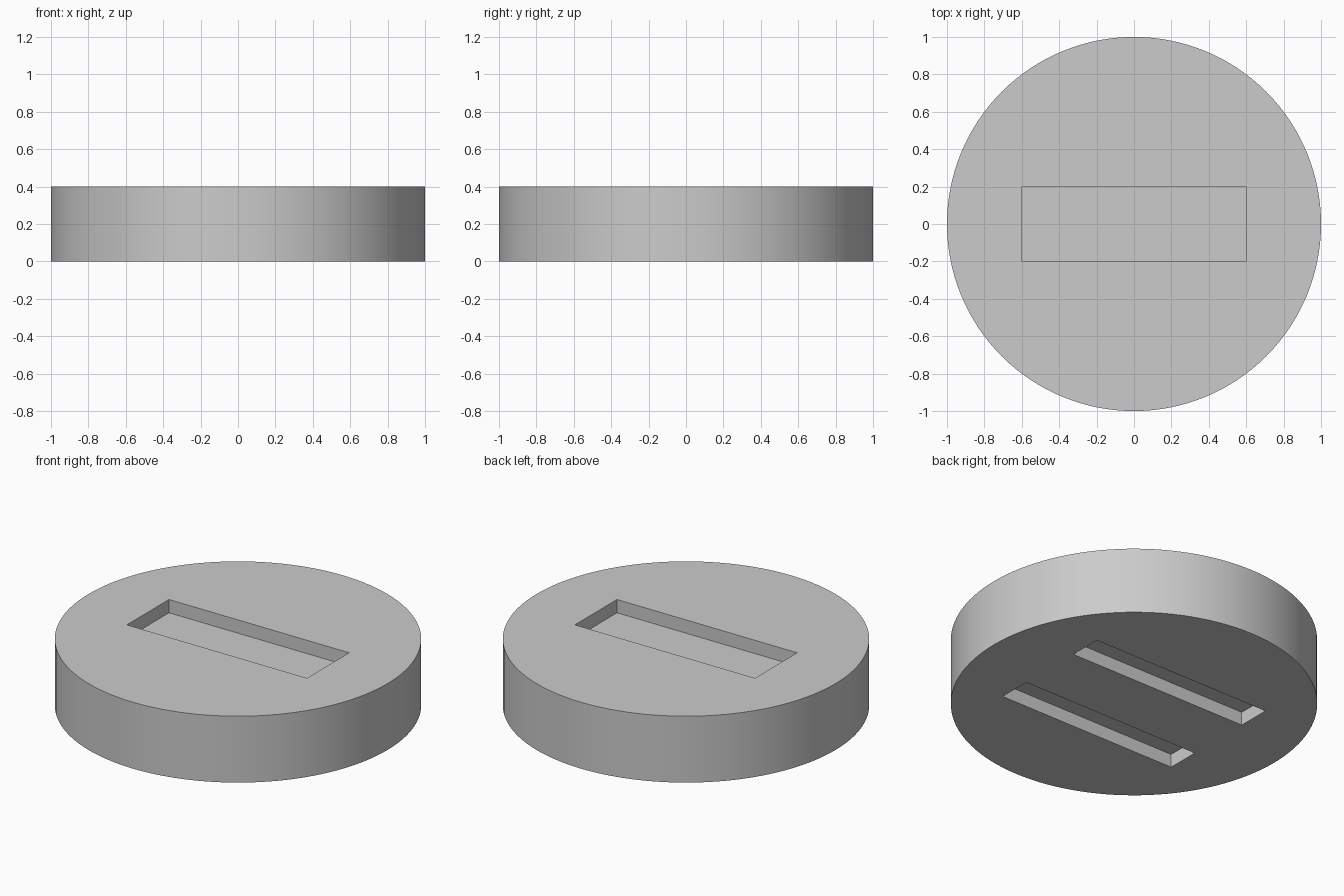
import bpy

RADIUS, HEIGHT = 1.0, 0.4
DEPTH = 0.08      # depth of every recess
LENGTH = 1.2      # length of every recess

old = bpy.data.objects.get("Cube")
if old:
    bpy.data.objects.remove(old, do_unlink=True)

grey = bpy.data.materials.new("light_grey")
grey.use_nodes = True
colour = (0.6, 0.6, 0.6, 1)
grey.diffuse_color = colour
grey.node_tree.nodes["Principled BSDF"].inputs["Base Color"].default_value = colour


def cut_recess(body, name, y, z, width):
    """Cut a box-shaped recess centred on a flat face of the body."""
    bpy.ops.mesh.primitive_cube_add(size=1, location=(0, y, z))
    cutter = bpy.context.object
    cutter.name = name
    cutter.scale = (LENGTH, width, 2 * DEPTH)
    cutter.hide_render = True
    bpy.context.view_layer.update()
    mod = body.modifiers.new(name, "BOOLEAN")
    mod.operation = "DIFFERENCE"
    mod.solver = "EXACT"
    mod.object = cutter
    bpy.ops.object.select_all(action="DESELECT")
    body.select_set(True)
    bpy.context.view_layer.objects.active = body
    bpy.ops.object.modifier_apply(modifier=name)
    bpy.data.objects.remove(cutter, do_unlink=True)


# Round disc
bpy.ops.mesh.primitive_cylinder_add(vertices=128, radius=RADIUS, depth=HEIGHT,
                                    location=(0, 0, HEIGHT / 2))
disc = bpy.context.object
disc.name = "disc"
disc.data.materials.append(grey)

# One wide recess on top, two narrow slots underneath
cut_recess(disc, "top_recess", 0, HEIGHT, 0.4)
for side, label in ((-1, "front"), (1, "back")):
    cut_recess(disc, label + "_bottom_slot", side * 0.3, 0, 0.2)

# Keep a single material on the cut faces, and smooth only the round wall
disc.data.materials.clear()
disc.data.materials.append(grey)
for face in disc.data.polygons:
    face.material_index = 0
bpy.ops.object.shade_smooth_by_angle()
